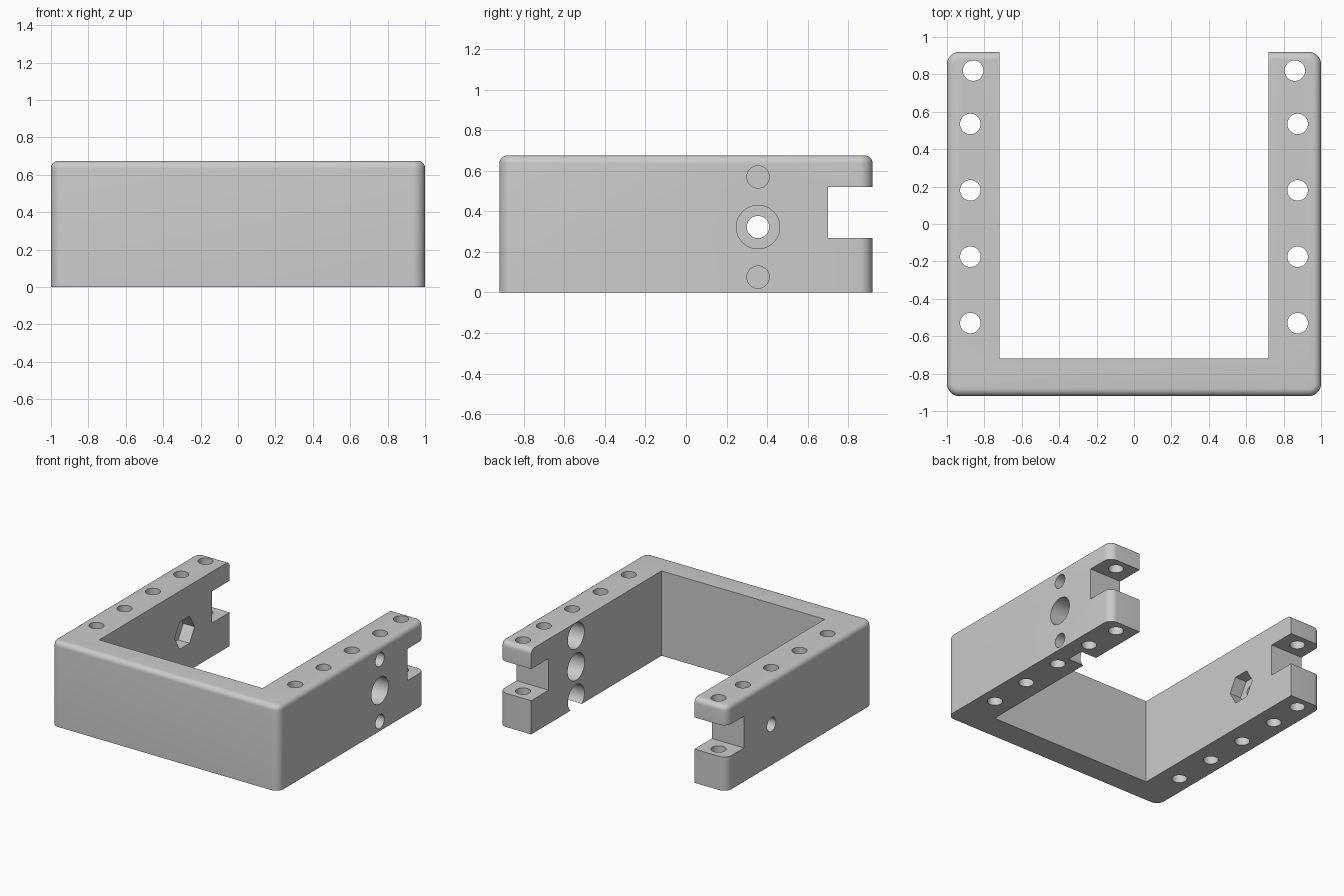
import bpy, bmesh, math
from mathutils import Matrix, Vector

if "Cube" in bpy.data.objects:
    bpy.data.objects.remove(bpy.data.objects["Cube"])

W, D, H = 1.0, 0.92, 0.675        # half width, half depth, height
CORNER, FILLET = 0.065, 0.04      # upright corner radius, top edge radius
INNER = 0.718                     # half width of the opening
BORE_Y, BORE_Z, BORE_STEP = 0.355, 0.322, 0.247

grey = bpy.data.materials.new("light grey")
grey.diffuse_color = (0.6, 0.6, 0.6, 1)
grey.use_nodes = True
grey.node_tree.nodes["Principled BSDF"].inputs["Base Color"].default_value = grey.diffuse_color


def make(name, bm):
    bmesh.ops.recalc_face_normals(bm, faces=bm.faces)
    mesh = bpy.data.meshes.new(name)
    bm.to_mesh(mesh)
    bm.free()
    mesh.materials.append(grey)
    ob = bpy.data.objects.new(name, mesh)
    bpy.context.collection.objects.link(ob)
    return ob


def box(name, lo, hi):
    bm = bmesh.new()
    lo, hi = Vector(lo), Vector(hi)
    bmesh.ops.create_cube(bm, size=1, matrix=Matrix.Translation((lo + hi) / 2)
                          @ Matrix.Diagonal((hi - lo).to_4d()))
    return make(name, bm)


def cylinder(name, centre, radius, length, axis="Z", sides=40):
    rot = Matrix.Rotation(math.pi / 2, 4, "Y") if axis == "X" else Matrix()
    bm = bmesh.new()
    bmesh.ops.create_cone(bm, cap_ends=True, segments=sides, radius1=radius,
                          radius2=radius, depth=length,
                          matrix=Matrix.Translation(centre) @ rot)
    return make(name, bm)


def rounded_ring(bm, inset, z, steps=8):
    r = CORNER - inset
    ring = []
    for q, (sx, sy) in enumerate([(1, 1), (-1, 1), (-1, -1), (1, -1)]):
        for i in range(steps + 1):
            a = (q + i / steps) * math.pi / 2
            ring.append(bm.verts.new((sx * (W - CORNER) + r * math.cos(a),
                                      sy * (D - CORNER) + r * math.sin(a), z)))
    return ring


# Rounded block: flat bottom, filleted top edge
bm = bmesh.new()
rings = [rounded_ring(bm, 0, 0)]
for i in range(7):
    a = i / 6 * math.pi / 2
    rings.append(rounded_ring(bm, FILLET * (1 - math.cos(a)),
                              H - FILLET + FILLET * math.sin(a)))
for low, high in zip(rings, rings[1:]):
    n = len(low)
    for i in range(n):
        j = (i + 1) % n
        bm.faces.new((low[i], low[j], high[j], high[i]))
bm.faces.new(rings[0][::-1])
bm.faces.new(rings[-1])
frame = make("u_frame", bm)

# Opening and the slot across both arm ends
cutters = [box("opening_cutter", (-INNER, -0.718, -1), (INNER, 2, 2)),
           box("slot_cutter", (-2, 0.70, 0.268), (2, 2, 0.52))]

# Upright holes down each arm
for s in (-1, 1):
    for x, y in [(0.86, 0.82), (0.875, 0.535), (0.875, 0.18),
                 (0.875, -0.175), (0.875, -0.53)]:
        cutters.append(cylinder("upright_hole_cutter", (s * x, y, 0.3), 0.055, 2))

# Right arm: wide middle bore, two small holes counterbored from inside
cutters.append(cylinder("wide_bore_cutter", (0.9, BORE_Y, BORE_Z), 0.107, 0.6, "X"))
for s in (-1, 1):
    z = BORE_Z + s * BORE_STEP
    cutters.append(cylinder("small_hole_cutter", (0.9, BORE_Y, z), 0.055, 0.6, "X"))
    cutters.append(cylinder("counterbore_cutter", (INNER, BORE_Y, z), 0.104, 0.28, "X"))

# Left arm: small hole with a hexagonal nut pocket inside
cutters.append(cylinder("bolt_hole_cutter", (-0.9, BORE_Y, BORE_Z), 0.055, 0.6, "X"))
cutters.append(cylinder("nut_pocket_cutter", (-INNER, BORE_Y, BORE_Z), 0.125, 0.2, "X", 6))

# Cut everything, then remove the cutters
bpy.context.view_layer.objects.active = frame
frame.select_set(True)
for c in cutters:
    c.hide_render = True
    mod = frame.modifiers.new("cut", "BOOLEAN")
    mod.operation, mod.solver, mod.object = "DIFFERENCE", "EXACT", c
    bpy.ops.object.modifier_apply(modifier=mod.name)
    bpy.data.objects.remove(c)

bpy.ops.object.shade_smooth_by_angle(angle=math.radians(30))
